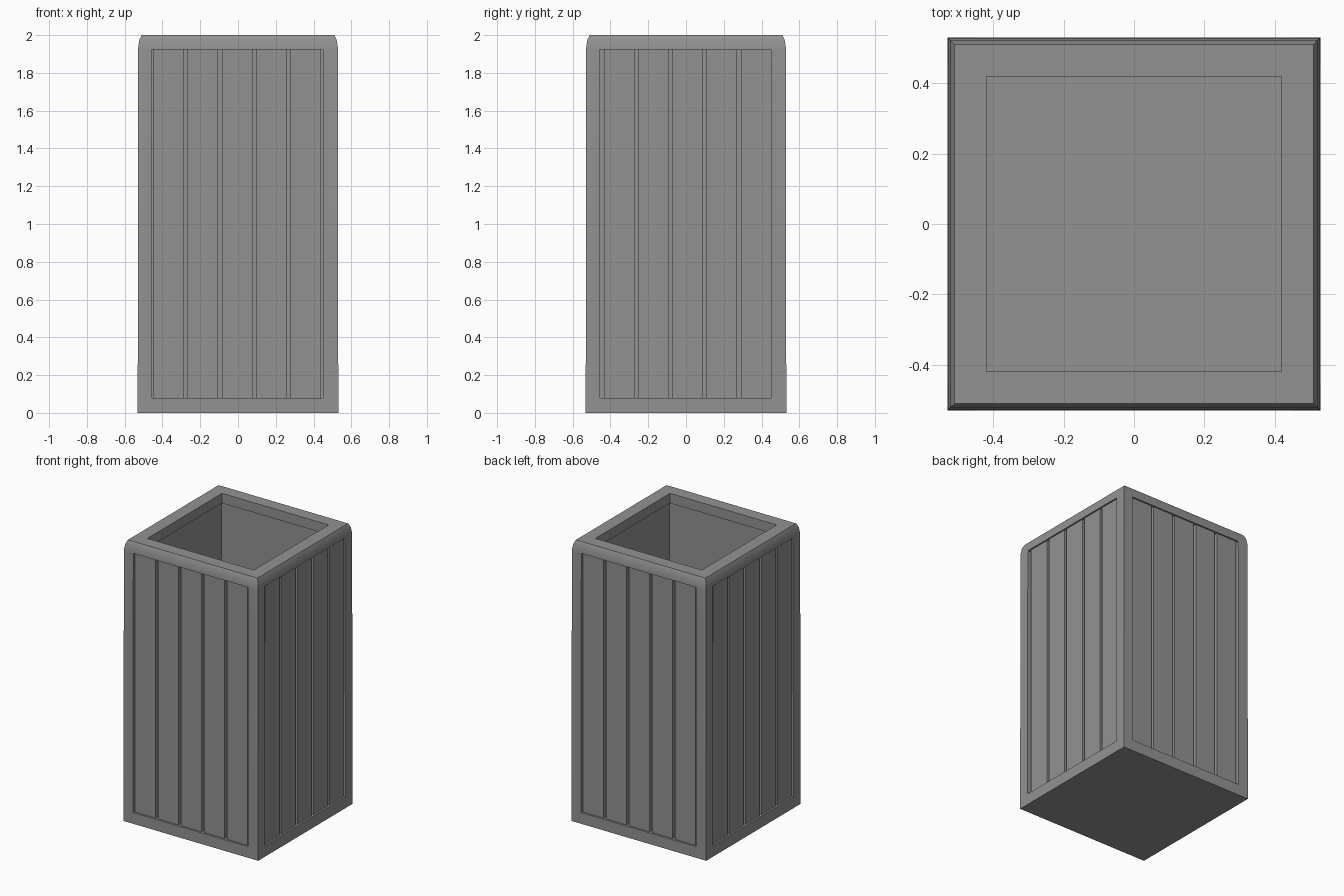
import bpy, bmesh, math
from mathutils import Matrix

if "Cube" in bpy.data.objects:
    bpy.data.objects.remove(bpy.data.objects["Cube"])

GROOVE = 0.49      # depth plane behind the planks
PLANK_FACE = 0.518
Z0, Z1 = 0.08, 1.925

grey = bpy.data.materials.new("dark_grey")
grey.diffuse_color = (0.29, 0.29, 0.29, 1)
grey.use_nodes = True
grey.node_tree.nodes["Principled BSDF"].inputs["Base Color"].default_value = grey.diffuse_color


def finish(name, bm):
    bmesh.ops.recalc_face_normals(bm, faces=bm.faces)
    me = bpy.data.meshes.new(name)
    bm.to_mesh(me)
    bm.free()
    me.materials.append(grey)
    ob = bpy.data.objects.new(name, me)
    bpy.context.collection.objects.link(ob)
    return ob


def add_box(bm, x0, x1, y0, y1, z0, z1, turn):
    m = (Matrix.Rotation(turn, 4, 'Z')
         @ Matrix.Translation(((x0 + x1) / 2, (y0 + y1) / 2, (z0 + z1) / 2))
         @ Matrix.Diagonal((x1 - x0, y1 - y0, z1 - z0, 1)))
    bmesh.ops.create_cube(bm, size=1, matrix=m)


# Planter body: square rings following outer wall, rounded rim, inner lip and floor
profile = [(0.531, 0), (0.529, 1.93), (0.523, 1.972),
           (0.51, 2.0), (0.42, 2.0), (0.42, 1.93), (0.44, 1.93), (0.44, 0.08)]
bm = bmesh.new()
rings = [[bm.verts.new((sx * h, sy * h, z))
          for sx, sy in ((-1, -1), (1, -1), (1, 1), (-1, 1))] for h, z in profile]
for a, b in zip(rings, rings[1:]):
    for i in range(4):
        j = (i + 1) % 4
        bm.faces.new((a[i], a[j], b[j], b[i]))
bm.faces.new(rings[0])
bm.faces.new(rings[-1])
body = finish("planter_body", bm)

# Recessed panels on the four sides
bm = bmesh.new()
for k in range(4):
    add_box(bm, -0.455, 0.45, -0.60, -GROOVE, Z0, Z1, k * math.pi / 2)
cutter = finish("panel_cutter", bm)
cutter.hide_render = True
mod = body.modifiers.new("panels", 'BOOLEAN')
mod.operation = 'DIFFERENCE'
mod.solver = 'EXACT'
mod.object = cutter
bpy.context.view_layer.objects.active = body
body.select_set(True)
bpy.ops.object.modifier_apply(modifier="panels")
bpy.data.objects.remove(cutter)
bpy.ops.object.shade_smooth_by_angle(angle=math.radians(29))

# Five vertical planks in each panel
for k, side in enumerate(("front", "right", "back", "left")):
    bm = bmesh.new()
    shift = -0.005 if k % 2 == 0 else 0.009
    for i in range(-2, 3):
        x = i * 0.181 + shift
        add_box(bm, x - 0.081, x + 0.081, -PLANK_FACE, -GROOVE + 0.005,
                Z0, Z1, k * math.pi / 2)
    finish(side + "_planks", bm)
